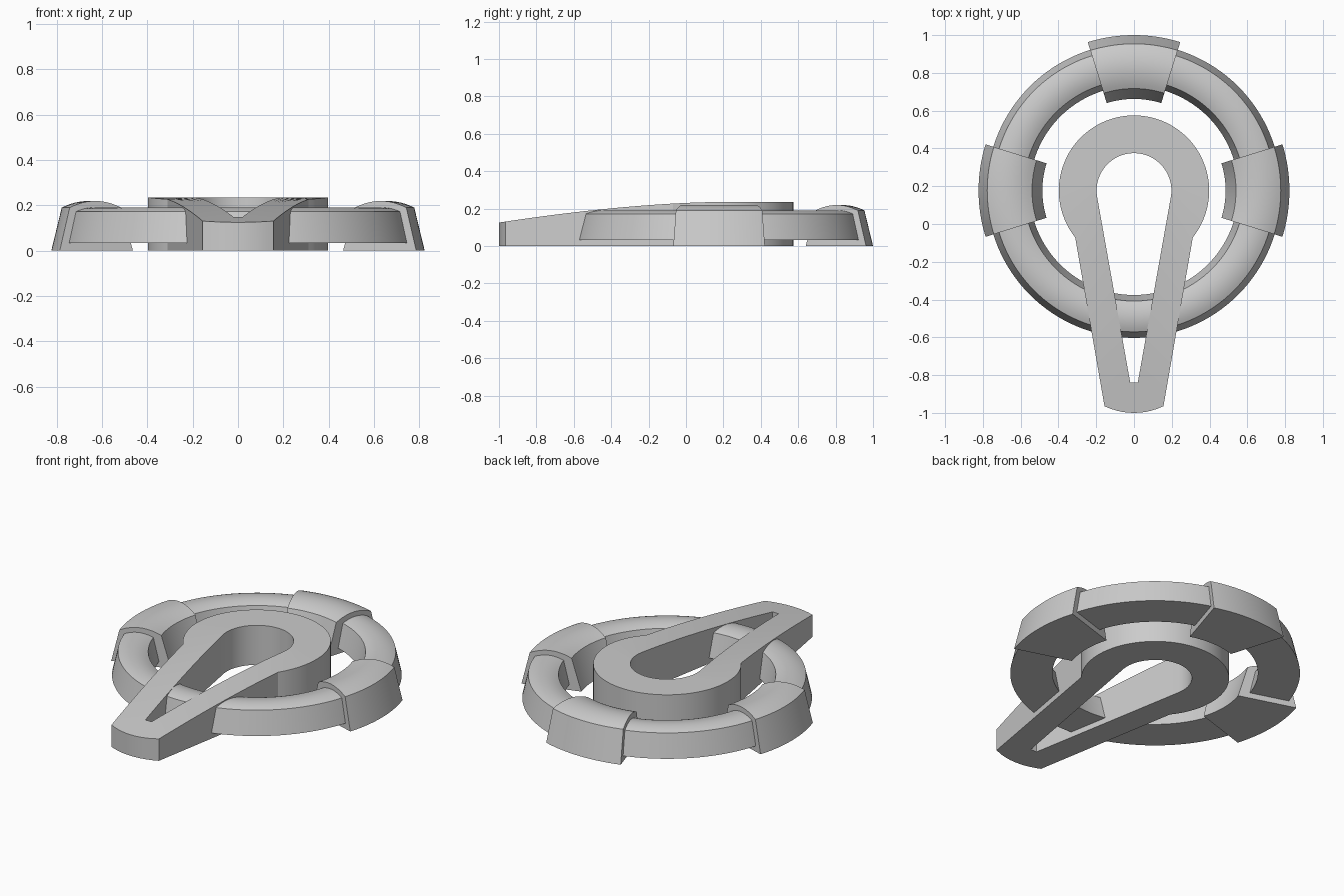
import bpy, bmesh
from math import sin, cos, radians, pi, sqrt

if "Cube" in bpy.data.objects:
    bpy.data.objects.remove(bpy.data.objects["Cube"])

CY = 0.177  # common centre of ring and keyhole


def finish(bm, name):
    bmesh.ops.recalc_face_normals(bm, faces=bm.faces)
    me = bpy.data.meshes.new(name)
    bm.to_mesh(me)
    bm.free()
    ob = bpy.data.objects.new(name, me)
    bpy.context.collection.objects.link(ob)
    bpy.ops.object.select_all(action='DESELECT')
    ob.select_set(True)
    bpy.context.view_layer.objects.active = ob
    bpy.ops.object.shade_smooth_by_angle(angle=radians(25))
    return ob


def section(r0, r1, t0, t1, z0, z1, rise, n=12):
    """Sloping-sided section with a domed top, as (radius, z) points."""
    pts = [(r0, z0)]
    for i in range(n + 1):
        u = i / n
        pts.append((t0 + (t1 - t0) * u, z1 + rise * 4 * u * (1 - u)))
    return pts + [(r1, z0)]


def sweep(name, prof, a0, a1, steps, closed=False):
    """Turn a section about the common centre from angle a0 to a1."""
    bm = bmesh.new()
    rows = []
    for i in range(steps if closed else steps + 1):
        a = radians(a0 + (a1 - a0) * i / steps)
        rows.append([bm.verts.new((r * cos(a), CY + r * sin(a), z)) for r, z in prof])
    if closed:
        rows.append(rows[0])
    k = len(prof)
    for p, q in zip(rows, rows[1:]):
        for j in range(k):
            bm.faces.new((p[j], p[(j + 1) % k], q[(j + 1) % k], q[j]))
    if not closed:
        bm.faces.new(rows[0])
        bm.faces.new(rows[-1])
    return finish(bm, name)


# Ring
sweep("ring", section(0.553, 0.78, 0.585, 0.748, 0.033, 0.172, 0.018), 0, 360, 128, True)

# Three clamps over the ring
for name, mid in (("clamp_right", 0), ("clamp_back", 90), ("clamp_left", 180)):
    sweep(name, section(0.485, 0.823, 0.54, 0.777, 0.0, 0.19, 0.029),
          mid - 17.3, mid + 17.3, 16)


# Keyhole lever: matched outer and inner outlines
def arc(r, a0, n):
    a0 = radians(a0)
    return [(r * cos(a0 + (pi - 2 * a0) * i / n), CY + r * sin(a0 + (pi - 2 * a0) * i / n))
            for i in range(n + 1)]


def line(p, q, n):
    return [(p[0] + (q[0] - p[0]) * i / n, p[1] + (q[1] - p[1]) * i / n)
            for i in range(1, n + 1)]


N, M, E = 64, 24, 10
outer, inner = arc(0.398, -38.5, N), arc(0.198, -10, N)
outer += line(outer[-1], (-0.156, -0.965), M)
inner += line(inner[-1], (-0.02, -0.84), M)
R = 0.36
for i in range(1, E + 1):
    x = -0.156 + 0.312 * i / E
    outer.append((x, -1.0 + R - sqrt(R * R - x * x)))
    inner.append((-0.02 + 0.04 * i / E, -0.84))
outer += line(outer[-1], outer[0], M)[:-1]
inner += line(inner[-1], inner[0], M)[:-1]


def top(y):
    t = max(0.0, (CY - y) / 1.177)
    return 0.235 - 0.11 * t ** 1.65


bm = bmesh.new()
cols = []
for (ox, oy), (ix, iy) in zip(outer, inner):
    cols.append([bm.verts.new(c) for c in (
        (ox, oy, 0), (ox, oy, top(oy)), (ix, iy, top(iy)), (ix, iy, 0))])
for p, q in zip(cols, cols[1:] + cols[:1]):
    for j in range(4):
        bm.faces.new((p[j], p[(j + 1) % 4], q[(j + 1) % 4], q[j]))
finish(bm, "keyhole_lever")
